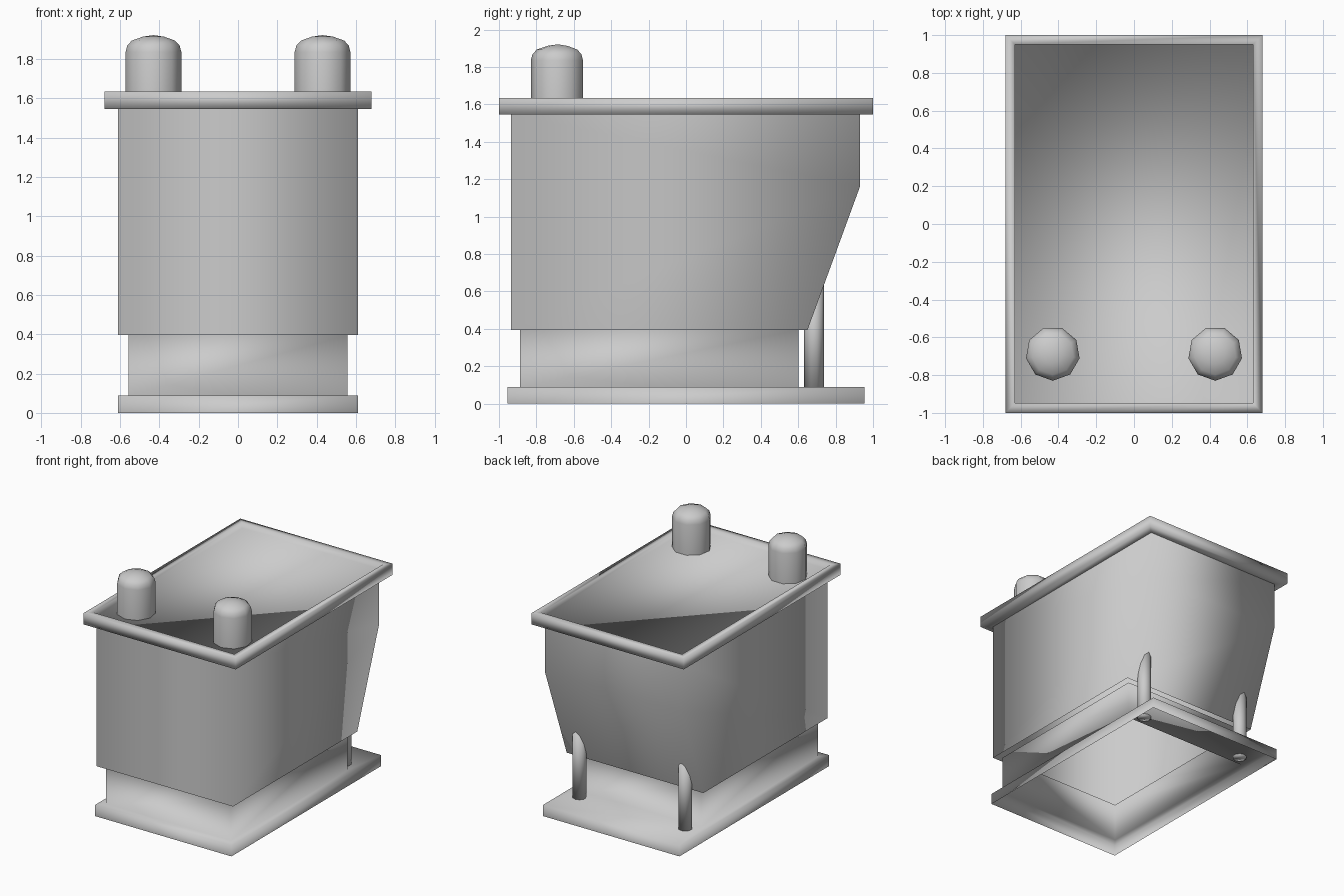
import bpy, bmesh, math

cube = bpy.data.objects.get("Cube")
if cube:
    bpy.data.objects.remove(cube, do_unlink=True)

GREY = (0.6, 0.6, 0.6, 1.0)
mat = bpy.data.materials.new("plain grey")
mat.use_nodes = True
mat.diffuse_color = GREY
mat.node_tree.nodes["Principled BSDF"].inputs["Base Color"].default_value = GREY


def finish(bm, name):
    """Turn a bmesh into a smooth grey object."""
    bmesh.ops.recalc_face_normals(bm, faces=bm.faces)
    for f in bm.faces:
        f.smooth = True
    mesh = bpy.data.meshes.new(name)
    bm.to_mesh(mesh)
    bm.free()
    mesh.materials.append(mat)
    obj = bpy.data.objects.new(name, mesh)
    bpy.context.collection.objects.link(obj)
    return obj


def bridge(bm, a, b):
    n = len(a)
    for i in range(n):
        bm.faces.new((a[i], a[(i + 1) % n], b[(i + 1) % n], b[i]))


def loft_rects(name, rects, capped=False):
    """Join rectangles given as (half width, front y, back y, z)."""
    bm = bmesh.new()
    rings = [[bm.verts.new(p) for p in
              ((-w, f, z), (w, f, z), (w, b, z), (-w, b, z))]
             for w, f, b, z in rects]
    for a, b in zip(rings, rings[1:]):
        bridge(bm, a, b)
    if capped:
        bm.faces.new(rings[-1])
    return finish(bm, name)


# Hollow base tray with the plinth rising from it
loft_rects("base_and_plinth", [
    (0.61, -0.955, 0.955, 0.0), (0.61, -0.955, 0.955, 0.088),
    (0.558, -0.888, 0.602, 0.088), (0.558, -0.888, 0.602, 0.395)])

# Body: open-ended walls with a raked back
profile = [(0.65, 0.395), (0.93, 1.16), (0.93, 1.545), (-0.935, 1.545), (-0.935, 0.395)]
bm = bmesh.new()
left, right = [[bm.verts.new((x, y, z)) for y, z in profile] for x in (0.61, -0.61)]
bm.faces.new(left)
bm.faces.new(right)
for i in (0, 1, 3):
    bm.faces.new((left[i], left[i + 1], right[i + 1], right[i]))
finish(bm, "body_shell")

# Rim with a shallow recessed lid
loft_rects("rim_and_lid", [
    (0.61, -0.935, 0.93, 1.545), (0.68, -1.0, 1.0, 1.545),
    (0.68, -1.0, 1.0, 1.635), (0.63, -0.947, 0.95, 1.635),
    (0.63, -0.947, 0.95, 1.59)], capped=True)

# Domed knobs at the front and support posts under the raked back
KNOB = [(0.144, 1.588), (0.144, 1.835), (0.135, 1.868), (0.112, 1.893), (0.055, 1.913)]
for side, s in (("left", 1), ("right", -1)):
    bm = bmesh.new()
    rings = [[bm.verts.new((s * 0.43 + r * math.cos(a), -0.686 + r * math.sin(a), z))
              for a in (math.tau * k / 9 - math.pi / 2 for k in range(9))]
             for r, z in KNOB]
    for a, b in zip(rings, rings[1:]):
        bridge(bm, a, b)
    tip = bm.verts.new((s * 0.43, -0.686, 1.921))
    for i in range(9):
        bm.faces.new((rings[-1][i], rings[-1][(i + 1) % 9], tip))
    finish(bm, side + "_knob")

    bm = bmesh.new()
    bmesh.ops.create_cone(bm, cap_ends=True, segments=10, radius1=0.053,
                          radius2=0.053, depth=0.57)
    bmesh.ops.translate(bm, verts=bm.verts, vec=(s * 0.472, 0.684, 0.365))
    finish(bm, side + "_post")
